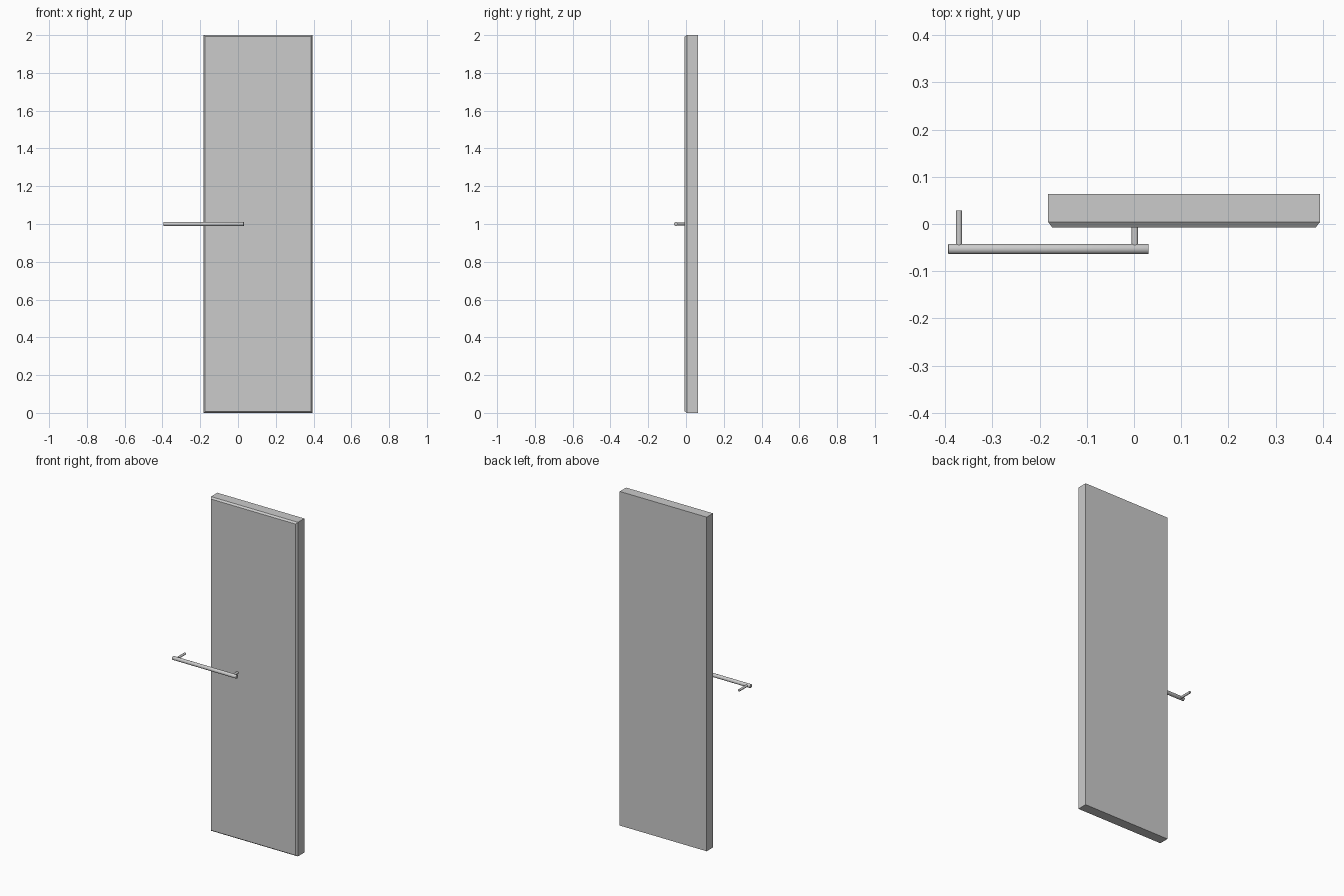
import bpy
import bmesh
from mathutils import Matrix, Vector

cube = bpy.data.objects.get("Cube")
if cube:
    bpy.data.objects.remove(cube, do_unlink=True)

# One plain grey for everything
GREY = (0.6, 0.6, 0.6, 1)
grey = bpy.data.materials.new("plain_grey")
grey.use_nodes = True
grey.diffuse_color = GREY
grey.node_tree.nodes["Principled BSDF"].inputs["Base Color"].default_value = GREY


def finish(name, bm):
    bmesh.ops.recalc_face_normals(bm, faces=bm.faces)
    mesh = bpy.data.meshes.new(name)
    bm.to_mesh(mesh)
    bm.free()
    mesh.materials.append(grey)
    obj = bpy.data.objects.new(name, mesh)
    bpy.context.collection.objects.link(obj)
    return obj


def rod(name, start, end, radius, rim=0):
    """Cylinder between two points, with optional rounded rims."""
    start, end = Vector(start), Vector(end)
    axis = end - start
    turn = axis.to_track_quat('Z', 'Y').to_matrix().to_4x4()
    bm = bmesh.new()
    bmesh.ops.create_cone(bm, cap_ends=True, segments=32, radius1=radius,
                          radius2=radius, depth=axis.length,
                          matrix=Matrix.Translation((start + end) / 2) @ turn)
    if rim:
        caps = [f for f in bm.faces if len(f.verts) > 4]
        edges = list({e for f in caps for e in f.edges})
        bmesh.ops.bevel(bm, geom=edges, offset=rim, segments=2,
                        profile=0.5, affect='EDGES')
    obj = finish(name, bm)
    bpy.ops.object.select_all(action='DESELECT')
    obj.select_set(True)
    bpy.context.view_layer.objects.active = obj
    bpy.ops.object.shade_smooth_by_angle()


# Door panel: a slab whose front rim is chamfered all round
LEFT, RIGHT, HEIGHT = 0.394, -0.182, 2.0
BACK, FRONT, CHAMFER_DEPTH, CHAMFER_INSET = 0.064, -0.007, 0.011, 0.012
bm = bmesh.new()
bmesh.ops.create_cube(bm, size=1)
bmesh.ops.scale(bm, vec=(LEFT - RIGHT, BACK - FRONT - CHAMFER_DEPTH, HEIGHT), verts=bm.verts)
bmesh.ops.translate(bm, vec=((LEFT + RIGHT) / 2, (BACK + FRONT + CHAMFER_DEPTH) / 2, HEIGHT / 2),
                    verts=bm.verts)
bm.normal_update()
front = [f for f in bm.faces if f.normal.y < -0.5]
bmesh.ops.inset_region(bm, faces=front, thickness=CHAMFER_INSET)
bmesh.ops.translate(bm, vec=(0, -CHAMFER_DEPTH, 0), verts=front[0].verts)
finish("door_panel", bm)

# Handle: horizontal bar carried on two posts
BAR_Y, BAR_Z = -0.053, 1.0
rod("handle_bar", (-0.394, BAR_Y, BAR_Z), (0.031, BAR_Y, BAR_Z), 0.011, rim=0.002)
for side, x in (("right", -0.371), ("left", 0.002)):
    rod("handle_post_" + side, (x, BAR_Y, BAR_Z), (x, 0.029, BAR_Z), 0.0068)
